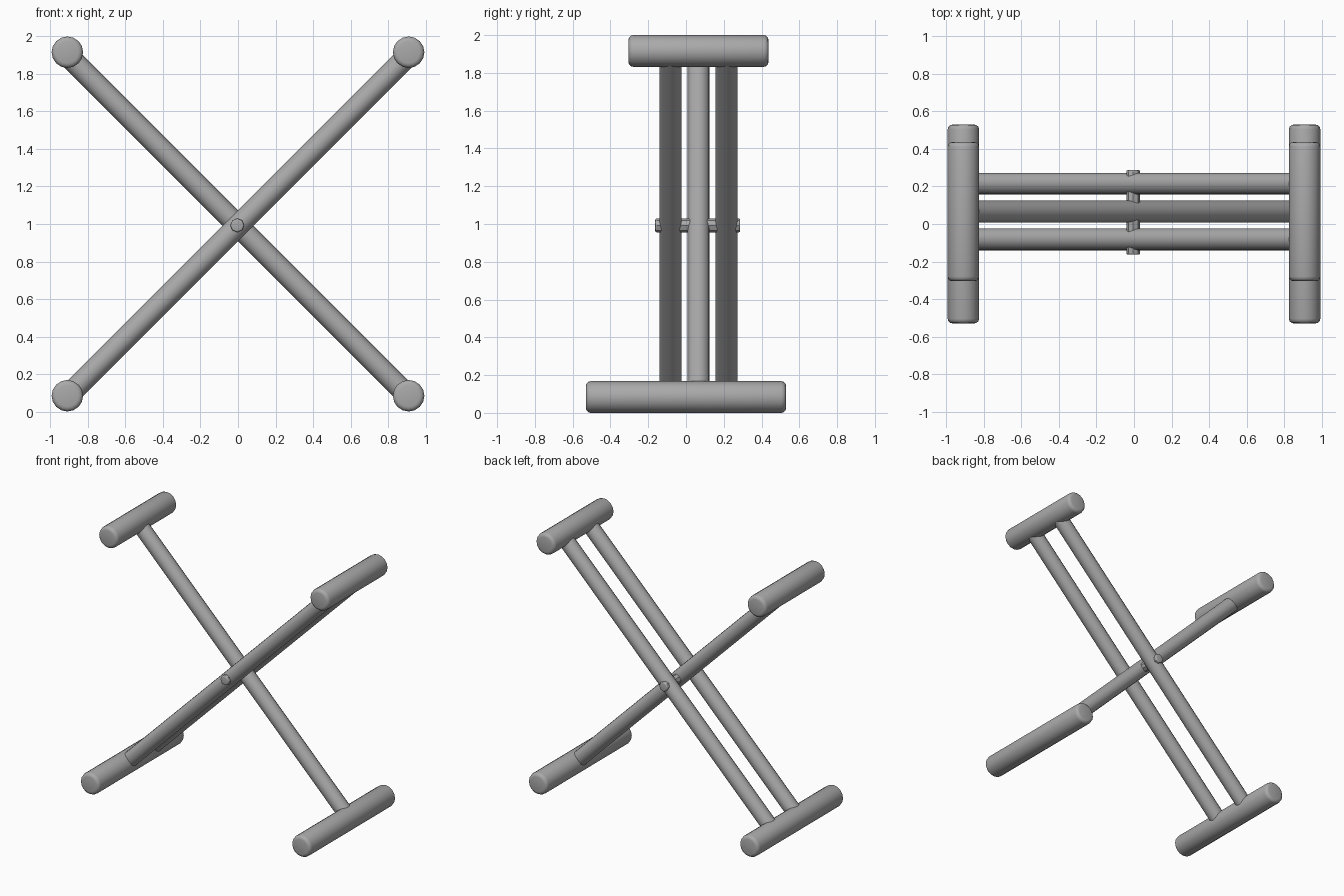
import bpy
import math
from mathutils import Vector

cube = bpy.data.objects.get("Cube")
if cube:
    bpy.data.objects.remove(cube, do_unlink=True)

grey = bpy.data.materials.new("plain grey")
grey.use_nodes = True
colour = (0.4, 0.4, 0.4, 1)
grey.diffuse_color = colour
grey.node_tree.nodes["Principled BSDF"].inputs["Base Color"].default_value = colour


def rod(name, start, end, radius, sides, bevel=0.0):
    """Cylinder between two points, with optional rounded rims."""
    start, end = Vector(start), Vector(end)
    axis = end - start
    bpy.ops.mesh.primitive_cylinder_add(
        vertices=sides, radius=radius, depth=axis.length,
        location=(start + end) / 2,
        rotation=axis.to_track_quat("Z", "Y").to_euler())
    obj = bpy.context.object
    obj.name = name
    obj.data.materials.append(grey)
    if bevel:
        mod = obj.modifiers.new("rounded rims", "BEVEL")
        mod.width = bevel
        mod.segments = 3
        mod.limit_method = "ANGLE"
        mod.angle_limit = math.radians(60)
        bpy.ops.object.modifier_apply(modifier=mod.name)
    bpy.ops.object.shade_smooth_by_angle(angle=math.radians(40))
    return obj


SPAN, LOW, HIGH = 0.91, 0.084, 1.916

# Cross bars: long feet below, shorter rails above
for side, x in (("left", SPAN), ("right", -SPAN)):
    rod(f"{side}_foot_bar", (x, -0.53, LOW), (x, 0.53, LOW), 0.084, 16, 0.025)
    rod(f"{side}_top_bar", (x, -0.305, HIGH), (x, 0.437, HIGH), 0.084, 16, 0.025)

# Crossed legs: an outer pair and a single middle leg
END = 0.89
for name, y, lean in (("front_leg", -0.082, 1), ("middle_leg", 0.067, -1),
                      ("back_leg", 0.214, 1)):
    rod(name, (-END * lean, y, 0.99 - END), (END * lean, y, 0.99 + END), 0.058, 16)

# Pivot pin through the crossing
rod("pivot_pin", (-0.004, -0.163, 0.993), (-0.004, 0.287, 0.993), 0.037, 8, 0.008)
